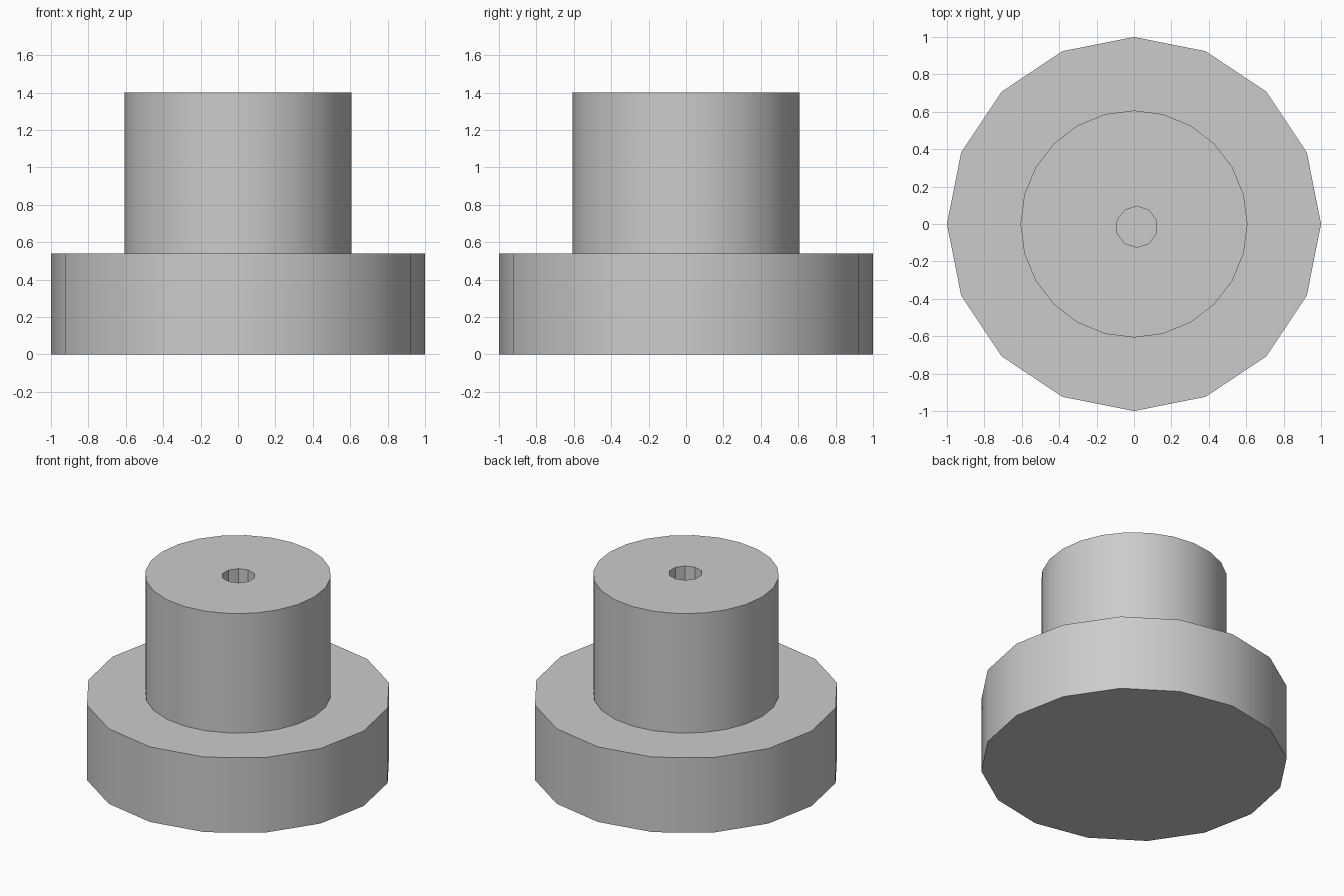
import bpy
import math

default = bpy.data.objects.get("Cube")
if default:
    bpy.data.objects.remove(default, do_unlink=True)

grey = bpy.data.materials.new("plain grey")
grey.use_nodes = True
colour = (0.6, 0.6, 0.6, 1)
grey.diffuse_color = colour
grey.node_tree.nodes["Principled BSDF"].inputs["Base Color"].default_value = colour


def cylinder(name, sides, radius, bottom, top, x=0, y=0):
    bpy.ops.mesh.primitive_cylinder_add(
        vertices=sides, radius=radius, depth=top - bottom,
        location=(x, y, (bottom + top) / 2))
    obj = bpy.context.object
    obj.name = name
    obj.data.materials.append(grey)
    return obj


def boolean(obj, other, operation):
    mod = obj.modifiers.new(operation.lower(), "BOOLEAN")
    mod.object = other
    mod.operation = operation
    mod.solver = "EXACT"
    bpy.context.view_layer.objects.active = obj
    bpy.ops.object.modifier_apply(modifier=mod.name)
    bpy.data.objects.remove(other, do_unlink=True)


# Wide base with a narrower stem fused on top
body = cylinder("stepped_knob", 16, 1.0, 0, 0.54)
stem = cylinder("stem", 24, 0.607, 0.3, 1.4)
boolean(body, stem, "UNION")

# Slightly off-centre blind bore running down to the thin floor
bore = cylinder("bore_cutter", 10, 0.11, 0.005, 1.6, 0.015, -0.015)
boolean(body, bore, "DIFFERENCE")

# Smooth walls, crisp rims
bpy.ops.object.select_all(action="DESELECT")
body.select_set(True)
bpy.context.view_layer.objects.active = body
bpy.ops.object.shade_smooth_by_angle(angle=math.radians(30))
